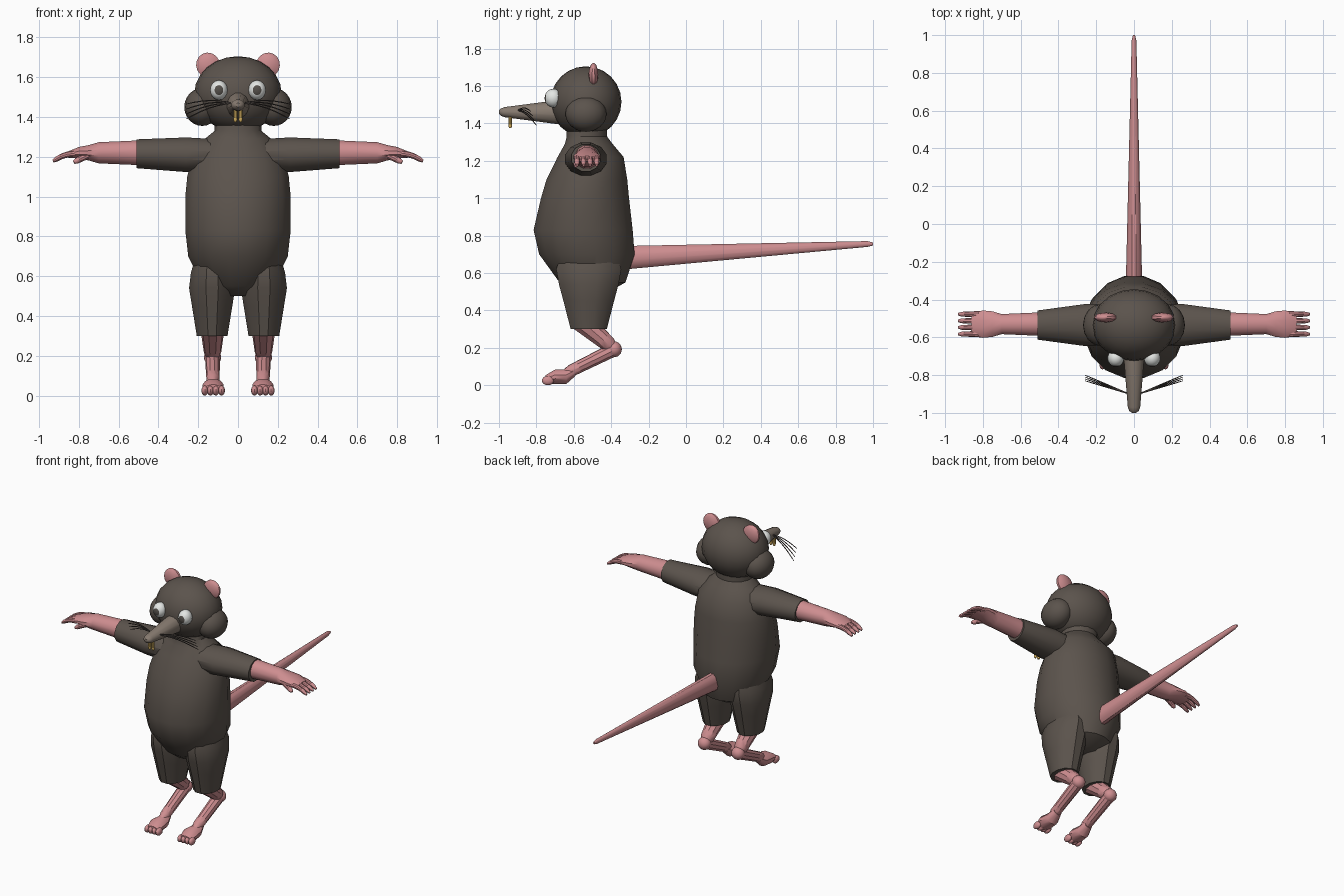
import bpy, bmesh
from math import sin, cos, pi, radians
from mathutils import Vector, Matrix

if "Cube" in bpy.data.objects:
    bpy.data.objects.remove(bpy.data.objects["Cube"])

X, Y, Z = Vector((1, 0, 0)), Vector((0, 1, 0)), Vector((0, 0, 1))
# For each loft direction: its axis, then the two directions of the cross-section
ALONG_BODY, ACROSS, FRONT_TO_BACK = (Z, X, Y), (X, Y, Z), (Y, X, Z)


def material(name, *rgb):
    mat = bpy.data.materials.new(name)
    mat.use_nodes = True
    mat.diffuse_color = (*rgb, 1)
    shader = mat.node_tree.nodes["Principled BSDF"]
    shader.inputs["Base Color"].default_value = mat.diffuse_color
    return mat


FUR = material("dark_fur", .105, .087, .073)
SKIN = material("pink_skin", .62, .27, .28)
SNOUT = material("taupe_snout", .24, .195, .16)
WHITE = material("eye_white", .78, .8, .78)
PUPIL = material("pupil_grey", .09, .08, .07)
TOOTH = material("tooth_yellow", .7, .46, .12)
WHISKER = material("whisker_dark", .06, .05, .045)


def finish(name, bm, *mats):
    """Turn a bmesh into a smooth shaded object."""
    bmesh.ops.recalc_face_normals(bm, faces=bm.faces)
    mesh = bpy.data.meshes.new(name)
    bm.to_mesh(mesh)
    bm.free()
    for mat in mats:
        mesh.materials.append(mat)
    obj = bpy.data.objects.new(name, mesh)
    bpy.context.collection.objects.link(obj)
    bpy.ops.object.select_all(action="DESELECT")
    obj.select_set(True)
    bpy.context.view_layer.objects.active = obj
    bpy.ops.object.shade_smooth_by_angle(angle=radians(35))


def skin_rings(name, mat, rings, sides, flip):
    """Join elliptical rings, each a centre and two radius vectors, into a closed skin."""
    bm = bmesh.new()
    loops = []
    for centre, u, v in rings:
        loop = []
        for k in range(sides):
            angle = 2 * pi * (k + .5) / sides
            point = centre + u * cos(angle) + v * sin(angle)
            point.x *= flip
            loop.append(bm.verts.new(point))
        loops.append(loop)
    for low, high in zip(loops, loops[1:]):
        for k in range(sides):
            bm.faces.new((low[k - 1], low[k], high[k], high[k - 1]))
    bm.faces.new(loops[0])
    bm.faces.new(loops[-1])
    finish(name, bm, mat)


def loft(name, mat, direction, origin, profile, sides=12, flip=1):
    """Profile entries: distance along the axis, sideways shift, two radii."""
    axis, u, v = direction
    start = Vector(origin)
    rings = [(start + axis * along + v * shift, u * ru, v * rv)
             for along, shift, ru, rv in profile]
    skin_rings(name, mat, rings, sides, flip)


def limb(name, mat, start, end, thick, thin, flip, bend=0, sides=10, steps=6):
    """Tapered rod with an optional upward bow and a narrowed tip."""
    start, end = Vector(start), Vector(end)
    along = (end - start).normalized()
    u = along.orthogonal().normalized()
    v = along.cross(u)
    rings = []
    for i in range(steps + 1):
        t = i / steps
        radius = thick + (thin - thick) * t
        if i == steps:
            radius *= .6
        centre = start.lerp(end, t) + Z * bend * sin(pi * t)
        rings.append((centre, u * radius, v * radius))
    skin_rings(name, mat, rings, sides, flip)


def ball(name, mats, centre, radii, turn=None, rule=None, segments=16, rows=12):
    """Ellipsoid with an optional rotation and a face rule for the second colour."""
    bm = bmesh.new()
    bmesh.ops.create_uvsphere(bm, u_segments=segments, v_segments=rows, radius=1)
    if rule:
        for face in bm.faces:
            face.material_index = int(rule(face.calc_center_median().normalized()))
    if turn:
        bm.transform(turn)
    bm.transform(Matrix.Translation(centre) @ Matrix.Diagonal((*radii, 1)))
    finish(name, bm, *mats)


# Torso and neck
loft("torso", FUR, ALONG_BODY, (0, -.53, 0), [
    (.5, .02, .08, .1),
    (.55, .03, .18, .18),
    (.7, 0, .255, .26),
    (.83, -.02, .27, .27),
    (1, -.01, .27, .24),
    (1.1, 0, .26, .22),
    (1.22, .02, .23, .18),
    (1.29, .01, .17, .13),
    (1.33, 0, .12, .11),
    (1.4, 0, .12, .11)], sides=16)

# Head, snout and tail
ball("head", [FUR], (0, -.535, 1.515), (.22, .19, .19), segments=20)
loft("snout", SNOUT, FRONT_TO_BACK, (0, 0, 1.46), [
    (-.66, 0, .06, .07),
    (-.97, 0, .034, .028),
    (-.99, 0, .026, .02),
    (-1, 0, .01, .01)])
loft("tail", SKIN, FRONT_TO_BACK, (0, 0, .7), [
    (-.36, -.02, .046, .066),
    (.97, .055, .013, .016),
    (1, .055, .006, .008)])

for side, s in (("left", 1), ("right", -1)):
    # Face details
    ball(f"{side}_cheek", [FUR], (s * .18, -.535, 1.45), (.09, .11, .095))
    ball(f"{side}_ear", [SKIN], (s * .15, -.495, 1.66), (.063, .026, .064),
         turn=Matrix.Rotation(s * radians(25), 4, "Y"), segments=10, rows=8)
    ball(f"{side}_eye", [WHITE, PUPIL], (s * .096, -.71, 1.535), (.044, .046, .05),
         turn=Matrix.Rotation(pi / 2, 4, "X"), rule=lambda d: d.z > .83)
    limb(f"{side}_tooth", TOOTH, (.013, -.94, 1.44), (.013, -.94, 1.375), .01, .01, s)
    for i in range(4):
        limb(f"{side}_whisker_{i + 1}", WHISKER, (.025, -.9, 1.47),
             (.26, -.83 + i * .01, 1.465 - i * .025), .003, .003, s, bend=.015, sides=5)

    # Sleeve of fur, then forearm with palm
    loft(f"{side}_sleeve", FUR, ACROSS, (0, -.535, 1.2), [
        (.08, 0, .11, .09),
        (.26, .01, .115, .09),
        (.51, .015, .08, .075)], flip=s)
    loft(f"{side}_forearm", SKIN, ACROSS, (0, -.53, 1.22), [
        (.48, 0, .065, .065),
        (.7, 0, .055, .055),
        (.75, 0, .07, .04),
        (.8, 0, .075, .03),
        (.86, -.01, .06, .015)], flip=s)

    # Fingers and thumb
    for i in range(4):
        y = -.53 + (i - 1.5) * .035
        limb(f"{side}_finger_{i + 1}", SKIN, (.82, y, 1.215), (.93, y, 1.177),
             .017, .012, s, bend=.01)
    limb(f"{side}_thumb", SKIN, (.75, -.575, 1.21), (.825, -.59, 1.172), .019, .014, s)

    # Thigh, shank, hock and lower leg
    loft(f"{side}_thigh", FUR, ALONG_BODY, (s * .13, -.52, 0), [
        (.68, 0, .09, .16),
        (.62, 0, .11, .18),
        (.54, 0, .12, .165),
        (.45, 0, .105, .14),
        (.3, 0, .08, .1)])
    hip, hock, ankle = (.128, -.56, .345), (.128, -.383, .192), (.125, -.66, .055)
    limb(f"{side}_shank", SKIN, hip, hock, .062, .04, s)
    ball(f"{side}_hock", [SKIN], (s * hock[0], *hock[1:]), (.043, .04, .042))
    limb(f"{side}_lower_leg", SKIN, hock, ankle, .038, .032, s)

    # Foot and toes
    loft(f"{side}_foot", SKIN, FRONT_TO_BACK, (s * .125, 0, .045), [
        (-.59, .03, .03, .025),
        (-.64, 0, .045, .04),
        (-.7, 0, .055, .04),
        (-.75, -.015, .045, .025)])
    for i in range(4):
        x = .125 + (i - 1.5) * .028
        ball(f"{side}_toe_{i + 1}", [SKIN], (s * x, -.738, .025), (.017, .032, .025))
